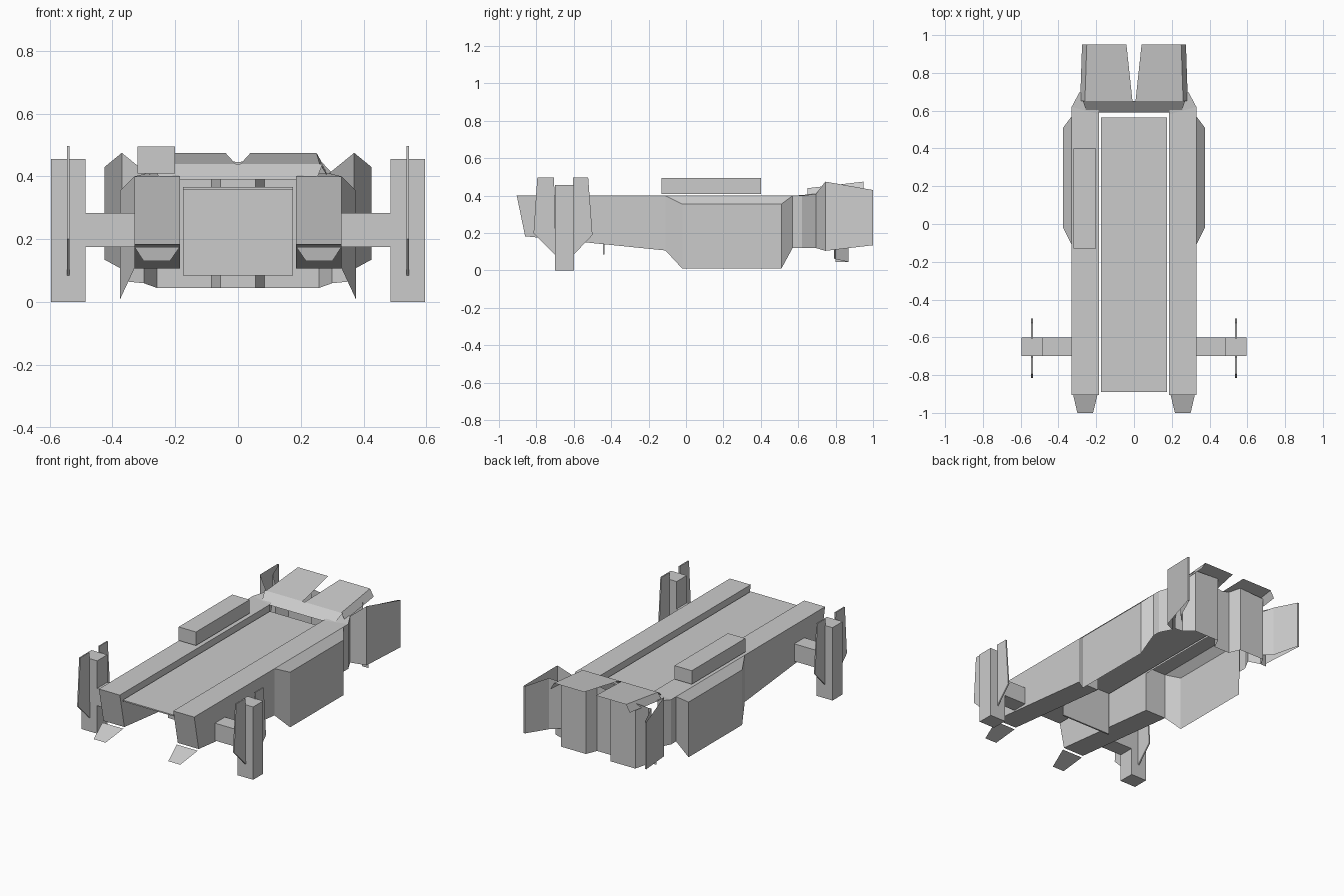
import bpy, bmesh

cube = bpy.data.objects.get("Cube")
if cube:
    bpy.data.objects.remove(cube, do_unlink=True)

grey = bpy.data.materials.new("hull_grey")
grey.use_nodes = True
colour = (0.6, 0.6, 0.6, 1)
grey.diffuse_color = colour
grey.node_tree.nodes["Principled BSDF"].inputs["Base Color"].default_value = colour


def finish(name, bm, mirror):
    bmesh.ops.recalc_face_normals(bm, faces=bm.faces)
    mesh = bpy.data.meshes.new(name)
    bm.to_mesh(mesh)
    bm.free()
    mesh.materials.append(grey)
    obj = bpy.data.objects.new(name, mesh)
    bpy.context.collection.objects.link(obj)
    if mirror:
        obj.modifiers.new("mirror", 'MIRROR').use_mirror_merge = False
    return obj


def box(name, x, y, z, mirror=False):
    bm = bmesh.new()
    bmesh.ops.create_cube(bm, size=1)
    for v in bm.verts:
        for i, span in enumerate((x, y, z)):
            v.co[i] = span[0] if v.co[i] < 0 else span[1]
    return finish(name, bm, mirror)


def side_prism(name, profile, x, mirror=True):
    """Extrude a (y, z) profile across an x span."""
    bm = bmesh.new()
    face = bm.faces.new([bm.verts.new((x[0], y, z)) for y, z in profile])
    new = bmesh.ops.extrude_face_region(bm, geom=[face])["geom"]
    moved = [g for g in new if isinstance(g, bmesh.types.BMVert)]
    bmesh.ops.translate(bm, verts=moved, vec=(x[1] - x[0], 0, 0))
    return finish(name, bm, mirror)


def loft(name, rows, mirror=True, closed=False):
    """Skin rows of points into quads."""
    bm = bmesh.new()
    grid = [[bm.verts.new(p) for p in row] for row in rows]
    for a, b in zip(grid, grid[1:]):
        n = len(a)
        for i in range(n if closed else n - 1):
            j = (i + 1) % n
            bm.faces.new((a[i], a[j], b[j], b[i]))
    return finish(name, bm, mirror)


def curtain(name, path, mirror=True):
    """Upright sheet along (x, y, low z, high z) stations."""
    return loft(name, [[(x, y, lo), (x, y, hi)] for x, y, lo, hi in path], mirror)


# Forward booms, deck and cross bulkhead
side_prism("boom", [(-0.905, 0.40), (-0.86, 0.183), (-0.11, 0.107), (-0.11, 0.40)],
           (0.185, 0.33))
box("deck", (-0.175, 0.175), (-0.89, 0.565), (0.358, 0.366))
box("bulkhead", (-0.175, 0.175), (-0.445, -0.435), (0.085, 0.36))

# Hollow rear part of the booms
loft("boom_roof", [[(0.185, -0.11, 0.40), (0.33, -0.11, 0.40)],
                   [(0.185, 0.58, 0.40), (0.33, 0.62, 0.40)],
                   [(0.20, 0.695, 0.41), (0.29, 0.695, 0.41)]])
curtain("boom_inner_wall", [(0.185, -0.11, 0.355, 0.40), (0.185, 0.58, 0.355, 0.40)])
curtain("boom_rear_wall", [(0.33, 0.57, 0.12, 0.40), (0.33, 0.62, 0.12, 0.40),
                           (0.29, 0.695, 0.12, 0.41)])

# Side pods, open underneath
curtain("pod_wall", [(0.33, -0.11, 0.107, 0.40), (0.375, -0.02, 0.01, 0.355),
                     (0.375, 0.51, 0.01, 0.355), (0.33, 0.57, 0.12, 0.40)])
loft("pod_shoulder", [[(0.33, -0.11, 0.40), (0.33, 0.57, 0.40)],
                      [(0.375, -0.02, 0.355), (0.375, 0.51, 0.355)]])

# Roof box on the right boom
box("roof_box", (-0.32, -0.20), (-0.13, 0.40), (0.41, 0.495))

# Front lips
loft("front_lip", [[(0.185, -0.87, 0.176), (0.33, -0.87, 0.176)],
                   [(0.217, -1.0, 0.13), (0.30, -1.0, 0.13)]])

# Pylons with struts and blades
box("pylon", (0.485, 0.595), (-0.70, -0.60), (0, 0.456), True)
box("pylon_strut", (0.33, 0.485), (-0.70, -0.60), (0.175, 0.284), True)
blade_x = (0.536, 0.544)
side_prism("front_blade", [(-0.795, 0.497), (-0.705, 0.497), (-0.70, 0.085),
                           (-0.815, 0.20)], blade_x)
side_prism("rear_blade", [(-0.605, 0.497), (-0.523, 0.497), (-0.50, 0.19),
                          (-0.60, 0.085)], blade_x)

# Tail: sloped bridge, split top plates, folded rear wall
loft("tail_bridge", [[(-0.25, 0.59, 0.39), (0.25, 0.59, 0.39)],
                     [(-0.27, 0.65, 0.44), (0.27, 0.65, 0.44)]], False)
loft("tail_plate", [[(0.008, 0.65, 0.44), (0.26, 0.65, 0.44), (0.285, 0.65, 0.40)],
                    [(0.04, 0.95, 0.475), (0.25, 0.95, 0.475), (0.275, 0.95, 0.43)]])
curtain("tail_wall", [(0, 0.80, 0.045, 0.445), (0.055, 0.80, 0.045, 0.455),
                      (0.085, 0.87, 0.045, 0.463), (0.258, 0.87, 0.045, 0.455),
                      (0.30, 0.80, 0.06, 0.41), (0.35, 0.79, 0.065, 0.12)])

# Flared rear fins, open at top and bottom
curtain("rear_fin_outer", [(0.29, 0.695, 0.12, 0.41), (0.37, 0.745, 0.105, 0.475),
                           (0.425, 1.0, 0.135, 0.43)])
curtain("rear_fin_inner", [(0.425, 1.0, 0.135, 0.43), (0.415, 1.0, 0.135, 0.43),
                           (0.355, 0.85, 0.12, 0.44), (0.30, 0.80, 0.12, 0.41)])
